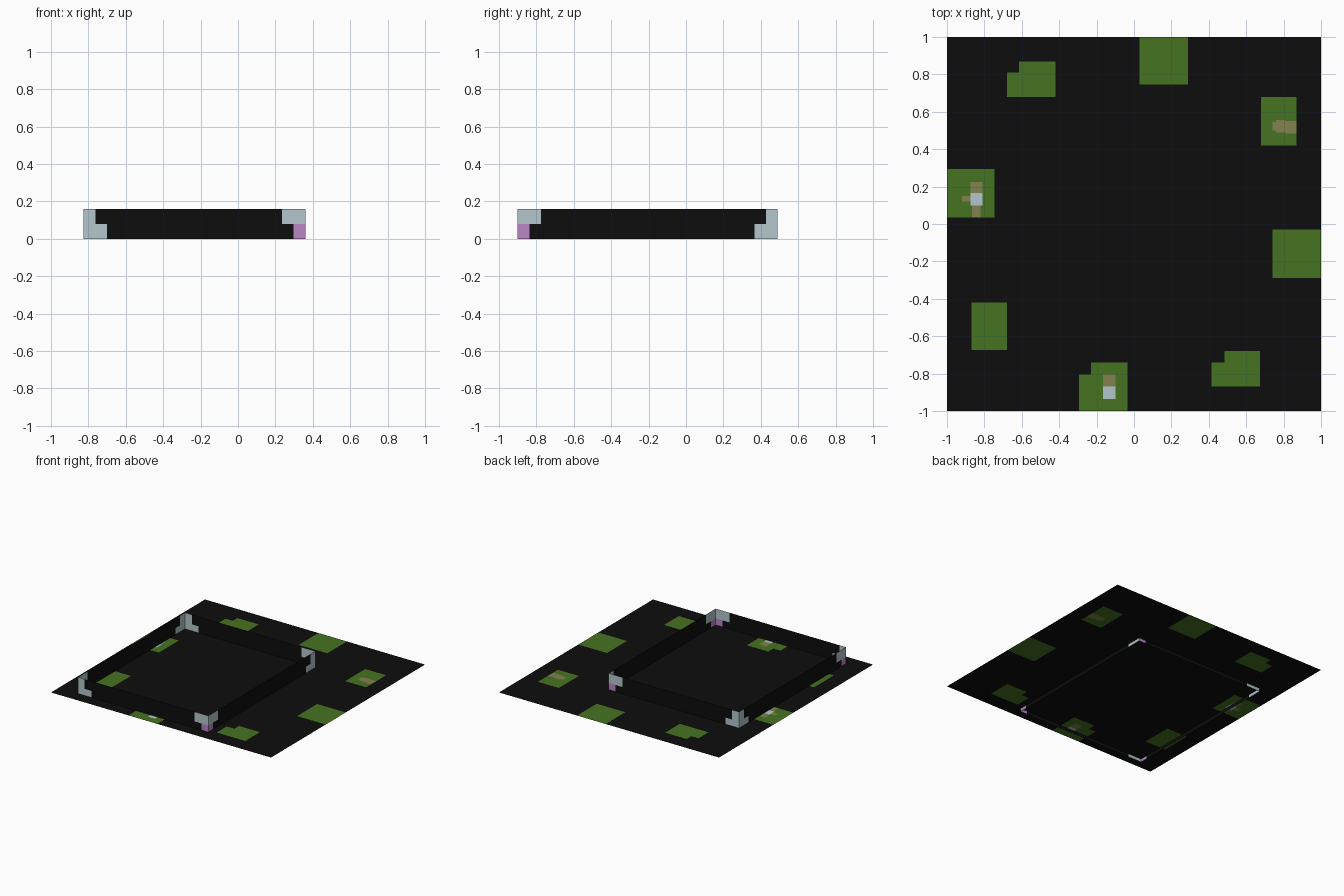
import bpy
import bmesh
from mathutils import Vector

if "Cube" in bpy.data.objects:
    bpy.data.objects.remove(bpy.data.objects["Cube"])


def material(name, rgb):
    mat = bpy.data.materials.new(name)
    mat.use_nodes = True
    colour = (*rgb, 1)
    mat.diffuse_color = colour
    bsdf = mat.node_tree.nodes["Principled BSDF"]
    bsdf.inputs["Base Color"].default_value = colour
    bsdf.inputs["Roughness"].default_value = 0.9
    return mat


BLACK, GREEN, TAN, PALE, PURPLE = range(5)
palette = [
    material("black", (0.004, 0.004, 0.004)),
    material("leaf green", (0.062, 0.175, 0.016)),
    material("dull tan", (0.22, 0.225, 0.075)),
    material("pale blue grey", (0.45, 0.565, 0.60)),
    material("soft purple", (0.48, 0.235, 0.565)),
]


def panel(name, to_world, u0, u1, v0, v1, patches):
    """Flat sheet cut along the patch edges; later patches paint over earlier."""
    bm = bmesh.new()
    corners = [(u0, v0), (u1, v0), (u1, v1), (u0, v1)]
    bm.faces.new([bm.verts.new((u, v, 0)) for u, v in corners])
    for axis, (first, last) in ((Vector((1, 0, 0)), (1, 2)),
                                (Vector((0, 1, 0)), (3, 4))):
        for cut in sorted({p[i] for p in patches for i in (first, last)}):
            bmesh.ops.bisect_plane(bm, geom=bm.verts[:] + bm.edges[:] + bm.faces[:],
                                   plane_co=axis * cut, plane_no=axis, dist=1e-5)
    for face in bm.faces:
        c = face.calc_center_median()
        for colour, a, b, d, e in patches:
            if a < c.x < b and d < c.y < e:
                face.material_index = colour
    for vert in bm.verts:
        vert.co = to_world(vert.co.x, vert.co.y)
    mesh = bpy.data.meshes.new(name)
    bm.to_mesh(mesh)
    bm.free()
    for mat in palette:
        mesh.materials.append(mat)
    obj = bpy.data.objects.new(name, mesh)
    bpy.context.collection.objects.link(obj)


# Ground sheet: green pads with notched corners, tan and pale marks
pads = [
    (GREEN, -.68, -.42, .68, .81), (GREEN, -.615, -.42, .81, .87),
    (GREEN, .03, .29, .745, 1),
    (GREEN, .68, .87, .42, .68),
    (GREEN, -1, -.745, .035, .295),
    (GREEN, .74, 1, -.29, -.03),
    (GREEN, -.87, -.68, -.675, -.42),
    (GREEN, -.295, -.035, -1, -.805), (GREEN, -.23, -.035, -.805, -.74),
    (GREEN, .415, .675, -.87, -.74), (GREEN, .485, .675, -.74, -.68),
]
marks = [
    (TAN, .74, .87, .5, .545), (TAN, .76, .81, .49, .555), (TAN, .81, .87, .485, .55),
    (TAN, -.875, -.81, .16, .225), (TAN, -.865, -.82, .035, .1),
    (TAN, -.92, -.875, .12, .15), (PALE, -.875, -.81, .1, .165),
    (TAN, -.165, -.1, -.87, -.805), (PALE, -.165, -.1, -.935, -.87),
]
SHEET_Z = 0.026
panel("ground_sheet", lambda u, v: (u, v, SHEET_Z), -1, 1, -1, 1, pads + marks)

# Open wall frame standing through the sheet
X0, X1, Y0, Y1, TOP = -.825, .36, -.9, .49, .16
MID, STEP = TOP / 2, .062


def step_corner(end, inward, wide_upper, lower):
    """Stepped corner mark: one half of the height is twice as wide."""
    def span(width):
        return sorted((end, end + inward * width))
    upper_w, lower_w = (2 * STEP, STEP) if wide_upper else (STEP, 2 * STEP)
    return [(PALE, *span(upper_w), MID, TOP), (lower, *span(lower_w), 0, MID)]


long_marks = step_corner(Y0, 1, True, PURPLE) + step_corner(Y1, -1, False, PALE)
short_marks = step_corner(X0, 1, False, PALE) + step_corner(X1, -1, True, PURPLE)
for name, y in (("front_wall", Y0), ("back_wall", Y1)):
    panel(name, lambda u, v: (u, y, v), X0, X1, 0, TOP, short_marks)
for name, x in (("right_wall", X0), ("left_wall", X1)):
    panel(name, lambda u, v: (x, u, v), Y0, Y1, 0, TOP, long_marks)
